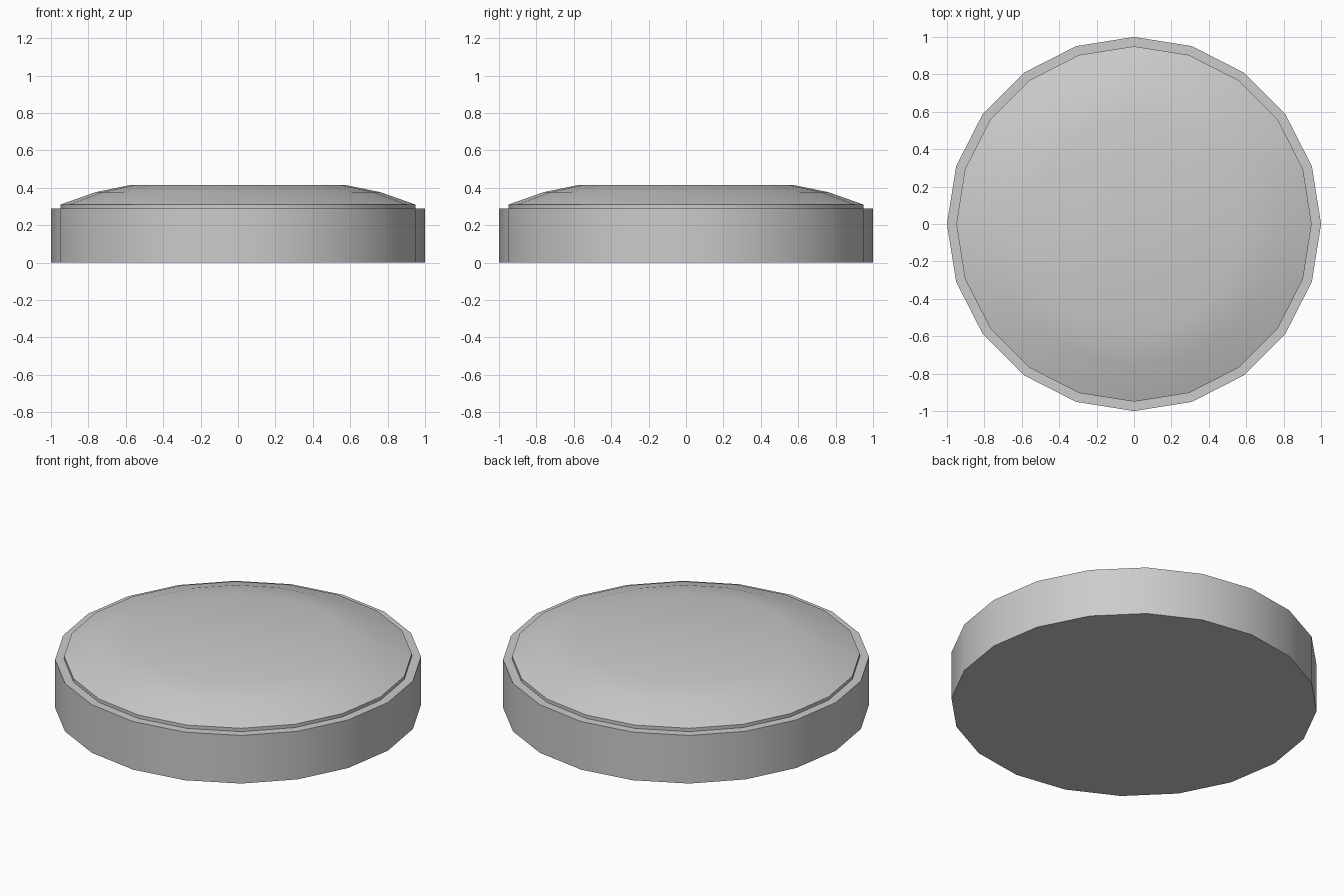
import bpy, bmesh
from math import cos, sin, pi, radians

if "Cube" in bpy.data.objects:
    bpy.data.objects.remove(bpy.data.objects["Cube"])

SIDES = 20


def lathe(name, profile, cap_bottom=False, cap_top=False):
    """Revolve (radius, z) points around z with optional end caps."""
    bm = bmesh.new()
    rings = [[bm.verts.new((r * cos(2 * pi * i / SIDES), r * sin(2 * pi * i / SIDES), z))
              for i in range(SIDES)] for r, z in profile]
    for low, high in zip(rings, rings[1:]):
        for i in range(SIDES):
            j = (i + 1) % SIDES
            bm.faces.new((low[i], low[j], high[j], high[i]))
    if cap_bottom:
        bm.faces.new(rings[0][::-1])
    if cap_top:
        bm.faces.new(rings[-1])
    mesh = bpy.data.meshes.new(name)
    bm.to_mesh(mesh)
    bm.free()
    obj = bpy.data.objects.new(name, mesh)
    bpy.context.collection.objects.link(obj)
    bpy.ops.object.select_all(action='DESELECT')
    obj.select_set(True)
    bpy.context.view_layer.objects.active = obj
    bpy.ops.object.shade_smooth_by_angle(angle=radians(30))
    return obj


# Round base with a narrow flat rim
lathe("base", [(1.0, 0), (1.0, 0.29), (0.95, 0.29)], cap_bottom=True)

# Shallow dome standing just proud of the rim
lathe("dome", [(0.95, 0.29), (0.95, 0.31), (0.76, 0.377), (0.57, 0.416)], cap_top=True)
